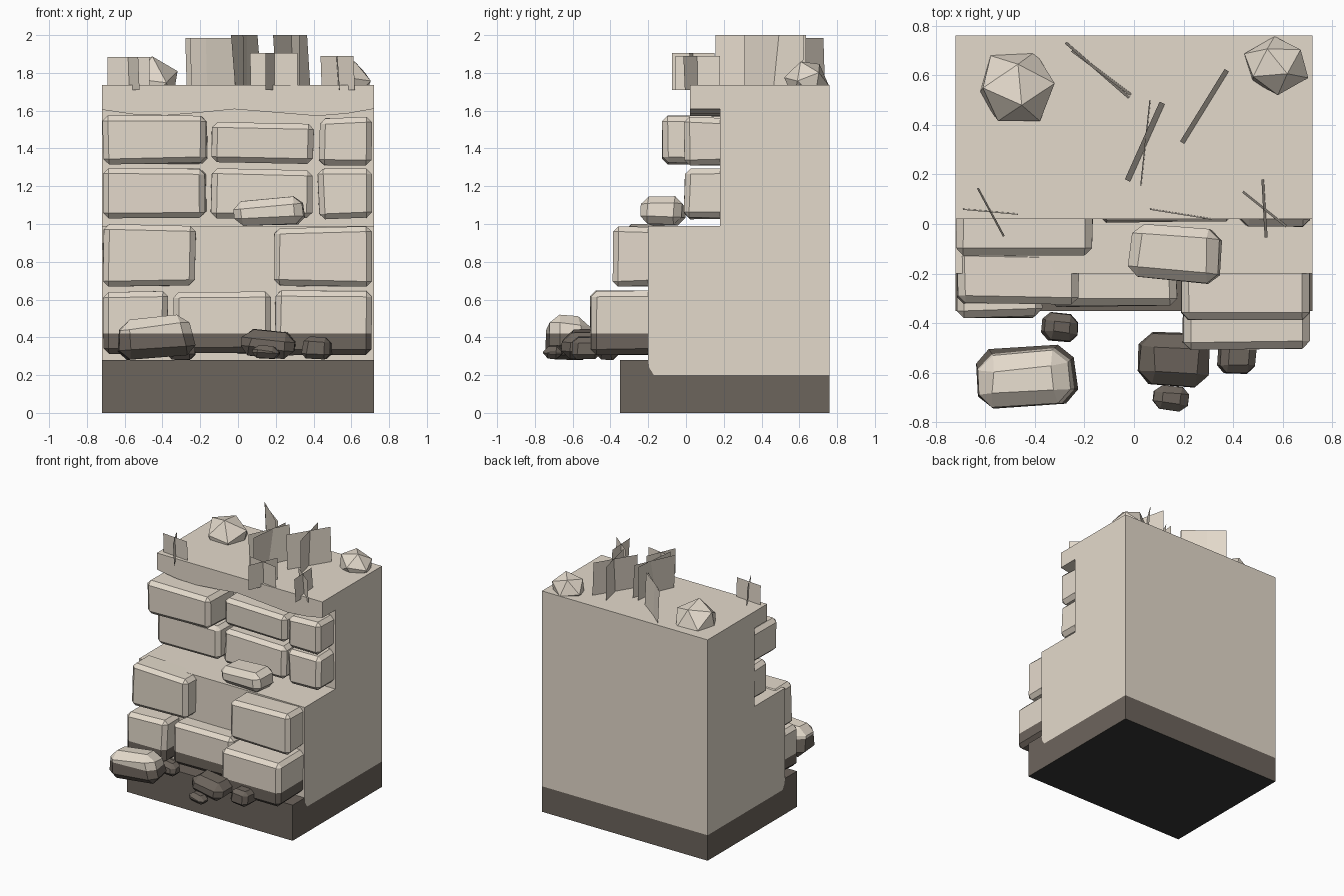
import bpy, bmesh, math, random
from mathutils import Matrix, Vector

if "Cube" in bpy.data.objects:
    bpy.data.objects.remove(bpy.data.objects["Cube"])

random.seed(4)


def material(name, rgb):
    m = bpy.data.materials.new(name)
    m.diffuse_color = (*rgb, 1)
    m.use_nodes = True
    m.node_tree.nodes["Principled BSDF"].inputs["Base Color"].default_value = m.diffuse_color
    return m


PALE = material("pale stone", (0.775, 0.700, 0.600))
DARK = material("dark stone", (0.152, 0.129, 0.108))
BLACK = material("underside black", (0.037, 0.037, 0.036))


def finish(name, bm, mats):
    me = bpy.data.meshes.new(name)
    bm.to_mesh(me)
    bm.free()
    for m in mats:
        me.materials.append(m)
    ob = bpy.data.objects.new(name, me)
    bpy.context.collection.objects.link(ob)
    return ob


def prism(name, pts, direction, mat):
    """Extrude a flat polygon of 3D points along a direction."""
    bm = bmesh.new()
    f = bm.faces.new([bm.verts.new(p) for p in pts])
    r = bmesh.ops.extrude_face_region(bm, geom=[f])
    vs = [g for g in r["geom"] if isinstance(g, bmesh.types.BMVert)]
    bmesh.ops.translate(bm, verts=vs, vec=direction)
    bmesh.ops.recalc_face_normals(bm, faces=bm.faces)
    return finish(name, bm, [mat])


def fit(bm, lo, hi):
    """Scale the mesh so that it exactly fills the given bounds."""
    for i in range(3):
        a = min(v.co[i] for v in bm.verts)
        b = max(v.co[i] for v in bm.verts)
        for v in bm.verts:
            v.co[i] = lo[i] + (v.co[i] - a) / (b - a) * (hi[i] - lo[i])


def stone(name, x, y, z, bevel=0.03, jitter=0.008, turn=0, tilt=0, taper=1, split=None, mat=PALE):
    """Chamfered stone in the given bounds; dark below the split height."""
    lo, hi = Vector((x[0], y[0], z[0])), Vector((x[1], y[1], z[1]))
    bm = bmesh.new()
    bmesh.ops.create_cube(bm, size=1)
    size = hi - lo
    for v in bm.verts:
        k = taper if v.co.z > 0 else 1
        v.co = Vector((v.co.x * size.x * k, v.co.y * size.y * k, v.co.z * size.z))
        v.co += Vector([random.uniform(-jitter, jitter) for _ in range(3)])
    bmesh.ops.bevel(bm, geom=bm.edges[:], offset=bevel, segments=1, affect='EDGES', profile=0.5)
    rot = Matrix.Rotation(math.radians(turn), 4, 'Z') @ Matrix.Rotation(math.radians(tilt), 4, 'Y')
    bm.transform(rot)
    fit(bm, lo, hi)
    if split is None:
        return finish(name, bm, [mat])
    bmesh.ops.bisect_plane(bm, geom=bm.verts[:] + bm.edges[:] + bm.faces[:],
                           plane_co=(0, 0, split), plane_no=(0, 0, 1))
    for f in bm.faces:
        f.material_index = 1 if f.calc_center_median().z < split else 0
    return finish(name, bm, [PALE, DARK])


W = 0.72
# dark base with raised front lip and a black underside
base = prism("base", [(-W, y, z) for y, z in
             [(-.35, 0), (.76, 0), (.76, .2), (-.17, .2), (-.195, .24), (-.2, .28), (-.35, .28)]],
             (2 * W, 0, 0), DARK)
base.data.materials.append(BLACK)
for p in base.data.polygons:
    p.material_index = 1 if p.center.z < .001 else 0
# stepped cliff body
prism("cliff_body", [(-W, y, z) for y, z in
      [(-.17, .2), (.76, .2), (.76, 1.735), (.18, 1.735), (.18, .99), (-.2, .99), (-.2, .28), (-.195, .24)]],
      (2 * W, 0, 0), PALE)
# overhanging top lip with wavy lower edge
prism("top_lip", [(x, .02, z) for x, z in
      [(-W, 1.735), (-W, 1.605), (-.55, 1.58), (-.38, 1.575), (-.2, 1.59), (-.02, 1.608),
       (.2, 1.59), (.42, 1.572), (.58, 1.585), (W, 1.61), (W, 1.735)]],
      (0, .16, 0), PALE)

# wall blocks: x range, front y, z range
LOWER = [(-.715, -.37, -.38, .31, .645), (-.345, .175, -.335, .31, .642), (.195, .71, -.508, .305, .648),
         (-.715, -.222, -.325, .668, 1.0), (.19, .71, -.388, .668, .988)]
UPPER = [(-.715, -.165, 0, 1.03, 1.295), (-.145, .395, .005, 1.03, 1.295), (.42, .71, -.012, 1.025, 1.295),
         (-.718, -.16, -.127, 1.315, 1.575), (-.14, .402, .01, 1.318, 1.54), (.428, .71, -.01, 1.31, 1.567)]
for i, (x0, x1, y, z0, z1) in enumerate(LOWER):
    stone(f"lower_block_{i + 1}", (x0, x1), (y, -.1), (z0, z1), split=.42 if i < 3 else None)
for i, (x0, x1, y, z0, z1) in enumerate(UPPER):
    stone(f"upper_block_{i + 1}", (x0, x1), (y, .26), (z0, z1))

# loose rocks
stone("ledge_rock", (-.025, .355), (-.242, 0), (.99, 1.147), .045, .012, -6, -4, .95)
stone("fallen_rock_large", (-.637, -.225), (-.745, -.487), (.28, .52), .055, .02, 5, -6, .82, split=.42)
stone("fallen_rock_medium", (.015, .305), (-.66, -.435), (.285, .445), .05, .015, -5, 5, .9, mat=DARK)
for i, (x, y, z) in enumerate([((-.375, -.225), (-.477, -.355), (.28, .385)),
                               ((.075, .223), (-.757, -.65), (.285, .36)),
                               ((.335, .497), (-.605, -.45), (.283, .405))]):
    stone(f"fallen_rock_small_{i + 1}", x, y, z, .03, .008, -5, 3, .9, mat=DARK)

# faceted boulders on the top
for i, (lo, hi, turn) in enumerate([((-.625, .415, 1.61), (-.32, .695, 1.887), 20),
                                    ((.445, .52, 1.65), (.703, .757, 1.86), 50)]):
    bm = bmesh.new()
    bmesh.ops.create_icosphere(bm, subdivisions=1, radius=1)
    for v in bm.verts:
        v.co *= random.uniform(.93, 1.07)
    bm.transform(Matrix.Rotation(math.radians(turn), 4, 'Z') @ Matrix.Rotation(.45, 4, 'X'))
    fit(bm, lo, hi)
    finish(f"top_boulder_{i + 1}", bm, [PALE])

# grass tufts: bottom z, top z, then two crossing cards (x0, y0, x1, y1, lean)
TUFTS = [(1.70, 1.985, (-.275, .732, -.02, .51, .012), (-.25, .70, -.012, .522, .012)),
         (1.70, 2.0, (.115, .488, -.025, .175, .026), (.065, .5, .028, .155, .006)),
         (1.70, 2.0, (.375, .62, .195, .328, .022), (.25, .635, .325, .31, 0)),
         (1.71, 1.885, (-.69, .06, -.468, .04, .006), (-.63, .145, -.525, -.05, .008)),
         (1.71, 1.89, (.44, .13, .615, -.01, .01), (.52, .18, .533, -.055, .012)),
         (1.71, 1.905, (.065, .06, .315, .02, .006), (.24, .15, .145, -.075, 0))]
for i, (z0, z1, *cards) in enumerate(TUFTS):
    bm = bmesh.new()
    for x0, y0, x1, y1, lean in cards:
        a, b = Vector((x0, y0, 0)), Vector((x1, y1, 0))
        n = (b - a).normalized().cross(Vector((0, 0, 1))) * lean / 2
        lo, hi = Vector((0, 0, z0)) - n, Vector((0, 0, z1)) + n
        bm.faces.new([bm.verts.new(p) for p in (a + lo, b + lo, b + hi, a + hi)])
    finish(f"grass_tuft_{i + 1}", bm, [PALE])
